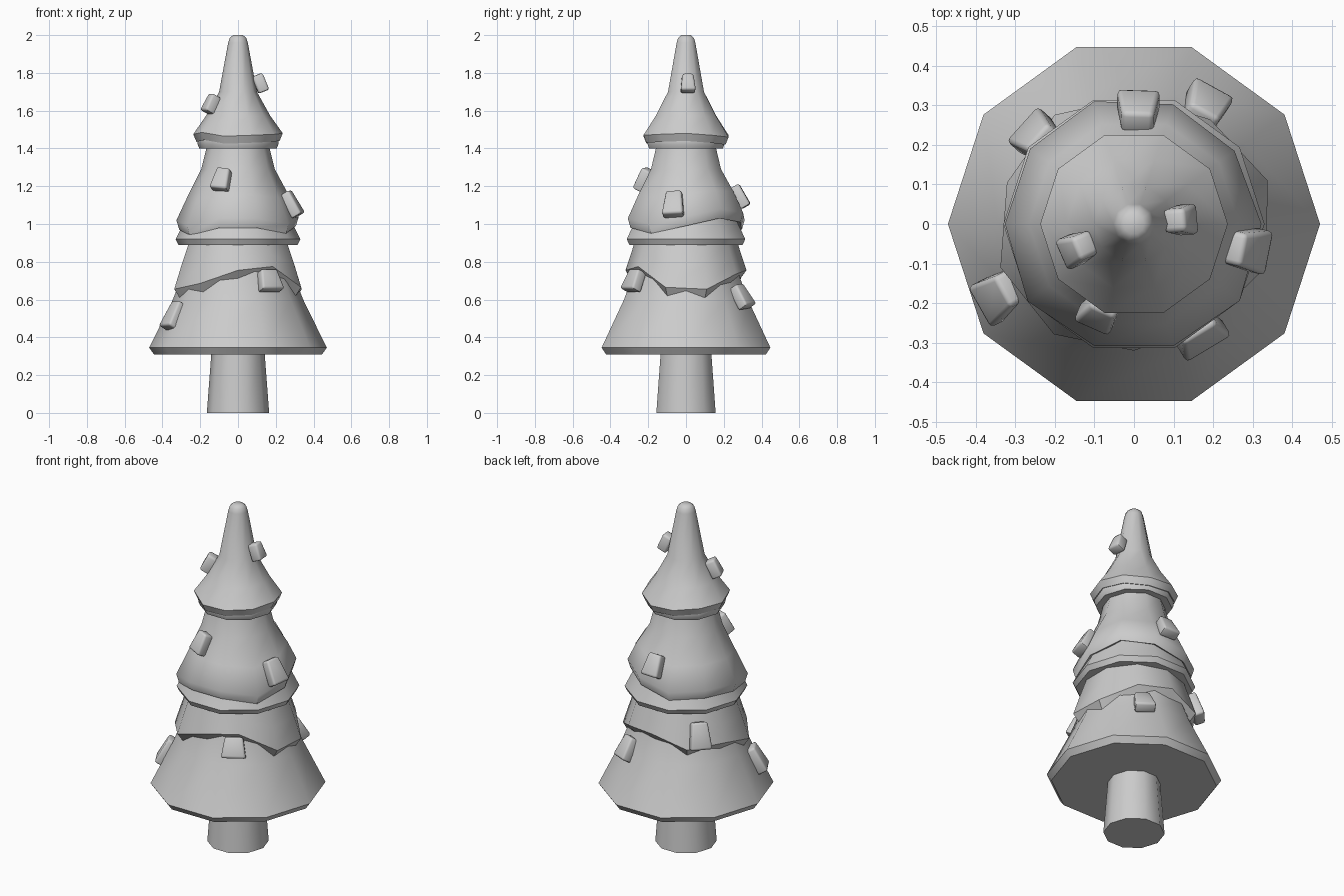
import bpy, bmesh, math
from mathutils import Matrix, Vector

if "Cube" in bpy.data.objects:
    bpy.data.objects.remove(bpy.data.objects["Cube"])

N = 10


def finish(bm, name, angle=42):
    bmesh.ops.recalc_face_normals(bm, faces=bm.faces)
    me = bpy.data.meshes.new(name)
    bm.to_mesh(me)
    bm.free()
    ob = bpy.data.objects.new(name, me)
    bpy.context.collection.objects.link(ob)
    bpy.ops.object.select_all(action='DESELECT')
    bpy.context.view_layer.objects.active = ob
    ob.select_set(True)
    bpy.ops.object.shade_smooth_by_angle(angle=math.radians(angle))
    return ob


def loft(name, profile, wave=None, turn=0):
    """Ten-sided lathe; profile rows are (radius, z, wave weight, wave pull on radius)."""
    wave = wave or [0] * N
    bm = bmesh.new()
    rings = []
    for row in profile:
        r, z, w, pull = (tuple(row) + (0, 0))[:4]
        ring = []
        for k in range(N):
            a = math.radians(turn + 360 / N * k)
            rr = r - pull * wave[k]
            ring.append(bm.verts.new((rr * math.cos(a), rr * math.sin(a), z + w * wave[k])))
        rings.append(ring)
    for lo, hi in zip(rings, rings[1:]):
        for k in range(N):
            j = (k + 1) % N
            bm.faces.new((lo[k], lo[j], hi[j], hi[k]))
    bm.faces.new(rings[0][::-1])
    bm.faces.new(rings[-1])
    return finish(bm, name)


# Trunk
loft("trunk", [(.165, 0), (.14, .33)])

# Three plain tiers of branches
loft("lower_tier", [(.445, .31), (.47, .345), (.345, .6), (.295, .73), (.24, .92)])
loft("middle_tier", [(.315, .89), (.33, .92), (.29, 1.0), (.16, 1.3), (.14, 1.42)])
loft("upper_tier", [(.205, 1.40), (.213, 1.42), (.215, 1.45), (.08, 1.7)])

# Wavy overlapping layers draped on the tiers
loft("lower_drape",
     [(.27, .64, 1, .4), (.325, .61, 1, .4), (.355, .655, 1, .35), (.315, .78, .5, .2), (.27, .91)],
     [0, .08, .10, .04, .05, 0, .03, .10, .12, .01], 18)
loft("middle_drape",
     [(.24, .98, 1), (.315, .95, 1, .2), (.33, 1.0, 1, .2), (.265, 1.14, .5), (.195, 1.29),
      (.165, 1.41)],
     [.04, .08, .06, .02, .03, .02, -.01, .03, .03, 0])
loft("upper_drape",
     [(.17, 1.44, 1), (.22, 1.43, 1), (.237, 1.47, 1), (.17, 1.57, .4), (.10, 1.70),
      (.052, 1.96), (.044, 1.985), (.026, 2.0)],
     [.01, 0, -.01, 0, .01, .005, .015, -.005, 0, .005])


# Rounded tapered leaf blocks lying on the slopes
def leaf(i, pos, width, height, tilt, roll):
    bm = bmesh.new()
    bmesh.ops.create_cube(bm, size=1)
    for v in bm.verts:
        taper = .72 if v.co.z > 0 else 1
        v.co = Vector((v.co.x * .06, v.co.y * width * taper, v.co.z * height))
    bmesh.ops.bevel(bm, geom=bm.edges[:], offset=.012, segments=2, profile=.5,
                    affect='EDGES')
    yaw = math.atan2(pos[1], pos[0])
    m = (Matrix.Translation(pos) @ Matrix.Rotation(yaw, 4, 'Z')
         @ Matrix.Rotation(-math.radians(tilt), 4, 'Y')
         @ Matrix.Rotation(math.radians(roll), 4, 'X'))
    bmesh.ops.transform(bm, matrix=m, verts=bm.verts)
    finish(bm, f"leaf_block_{i}", 50)


leaves = [
    ((-.34, -.18, .515), .12, .15, 30, 3),
    ((.165, -.275, .70), .135, .115, 25, 0),
    ((.18, .295, .615), .115, .13, 32, 5),
    ((-.245, .22, .77), .12, .15, 20, 0),
    ((.285, -.065, 1.105), .115, .14, 30, 3),
    ((.01, .285, 1.145), .11, .125, 30, 0),
    ((-.085, -.22, 1.235), .10, .12, 26, -6),
    ((-.142, -.062, 1.635), .085, .10, 28, 0),
    ((.118, .01, 1.745), .08, .095, 22, 0),
]
for i, args in enumerate(leaves, 1):
    leaf(i, *args)
